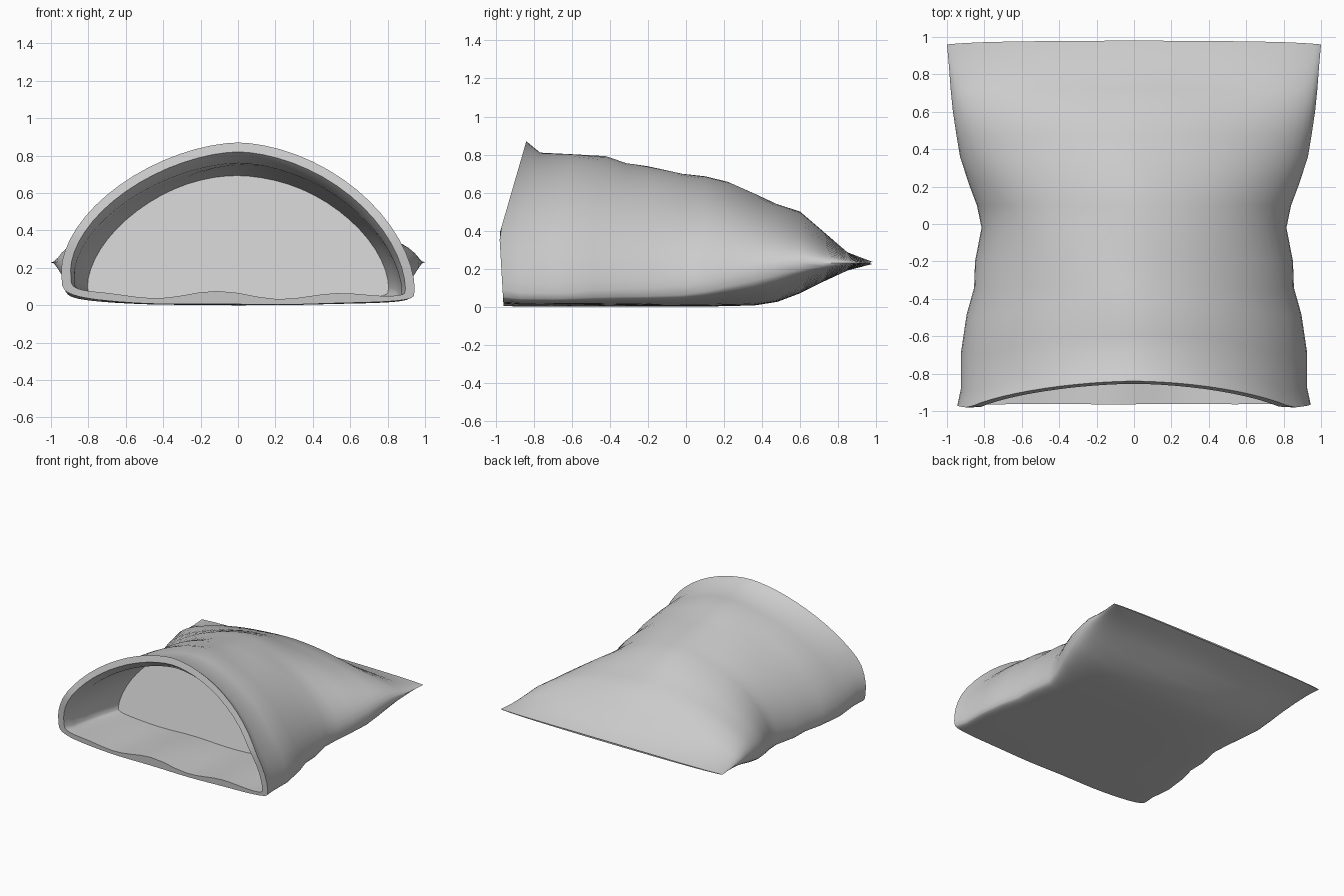
import bpy, bmesh, math

if "Cube" in bpy.data.objects:
    bpy.data.objects.remove(bpy.data.objects["Cube"])

# stations: y, half width, bottom z, widest z, top z, lean of the section
STATIONS = [
    (-0.96, 0.945, 0.002, 0.14, 0.87, 1.0),
    (-0.87, 0.925, 0.000, 0.12, 0.81, 1.0),
    (-0.68, 0.925, 0.000, 0.10, 0.80, 0.9),
    (-0.48, 0.895, 0.000, 0.10, 0.785, 0.6),
    (-0.34, 0.855, 0.000, 0.10, 0.755, 0.3),
    (-0.20, 0.850, 0.000, 0.10, 0.745, 0),
    (-0.02, 0.815, 0.000, 0.11, 0.70, 0),
    (0.10, 0.84, 0.000, 0.13, 0.68, 0),
    (0.22, 0.885, 0.003, 0.16, 0.65, 0),
    (0.36, 0.93, 0.006, 0.19, 0.595, 0),
    (0.48, 0.95, 0.025, 0.215, 0.545, 0),
    (0.60, 0.968, 0.07, 0.23, 0.505, 0),
    (0.72, 0.98, 0.13, 0.23, 0.395, 0),
    (0.85, 0.99, 0.19, 0.23, 0.285, 0),
    (0.97, 1.00, 0.224, 0.23, 0.236, 0),
]
N = 64


def spow(v, p):
    return math.copysign(abs(v) ** p, v)


def section(st, inset, tilt=0):
    """Domed cross-section with a flattened underside."""
    y, w, b, s0, t, lean = st
    w, b, t = w - inset, b + 0.6 * inset, t - inset
    back = max(0, y)
    front = max(0, min(1, -y / 0.9))
    pts = []
    for i in range(N):
        a = 2 * math.pi * i / N
        c, n = math.cos(a), math.sin(a)
        s = s0 - 0.05 * c * front ** 2      # right side sags lower than left
        if n >= 0:
            x = w * spow(c, 1.15 + 0.35 * back)
            z = s + (t - s) * n ** (1.15 - 0.2 * back)
            if abs(y) < 0.8:                # soft creases in the upper cloth
                z += 0.007 * n * math.sin(7 * x + 9 * y) * (1 - abs(c))
        else:
            x = w * spow(c, 0.9 + 0.4 * back)
            z = s - (s - b) * (-n) ** (0.35 + 0.5 * back)
            # rippled floor inside the mouth
            amp = 0.045 if inset else 0.005
            z += amp * front * (0.5 + 0.5 * math.sin(9 * x + 2.6)) * (1 - (x / w) ** 2)
        yy = y + lean * (-0.022 * min(z / 0.38, 1) + 0.142 * max(0, (z - 0.38) / 0.49))
        yy += tilt * (z / t - 1)
        if y > 0.9:
            yy += 0.01 * (1 - (x / w) ** 2) - 0.01 * (x / w) ** 8
        pts.append((x, yy, z))
    return pts


# outer skin from seam to mouth, then the lining back to a sloping inner wall
rings = [section(st, 0) for st in reversed(STATIONS)]
rings += [section(STATIONS[k], h, tl) for k, h, tl in
          ((0, 0.05, 0), (1, 0.05, 0), (2, 0.05, 0.05), (3, 0.05, 0.1), (5, 0.045, 0.22))]

bm = bmesh.new()
loops = [[bm.verts.new(p) for p in r] for r in rings]
for a, b in zip(loops, loops[1:]):
    for i in range(N):
        j = (i + 1) % N
        bm.faces.new((a[i], a[j], b[j], b[i]))
bm.faces.new(loops[0])
bm.faces.new(loops[-1])     # inner wall
bmesh.ops.recalc_face_normals(bm, faces=bm.faces)
mesh = bpy.data.meshes.new("cloth_sack")
bm.to_mesh(mesh)
bm.free()
sack = bpy.data.objects.new("cloth_sack", mesh)
bpy.context.collection.objects.link(sack)
bpy.context.view_layer.objects.active = sack
sack.select_set(True)
bpy.ops.object.shade_smooth_by_angle(angle=math.radians(50))
